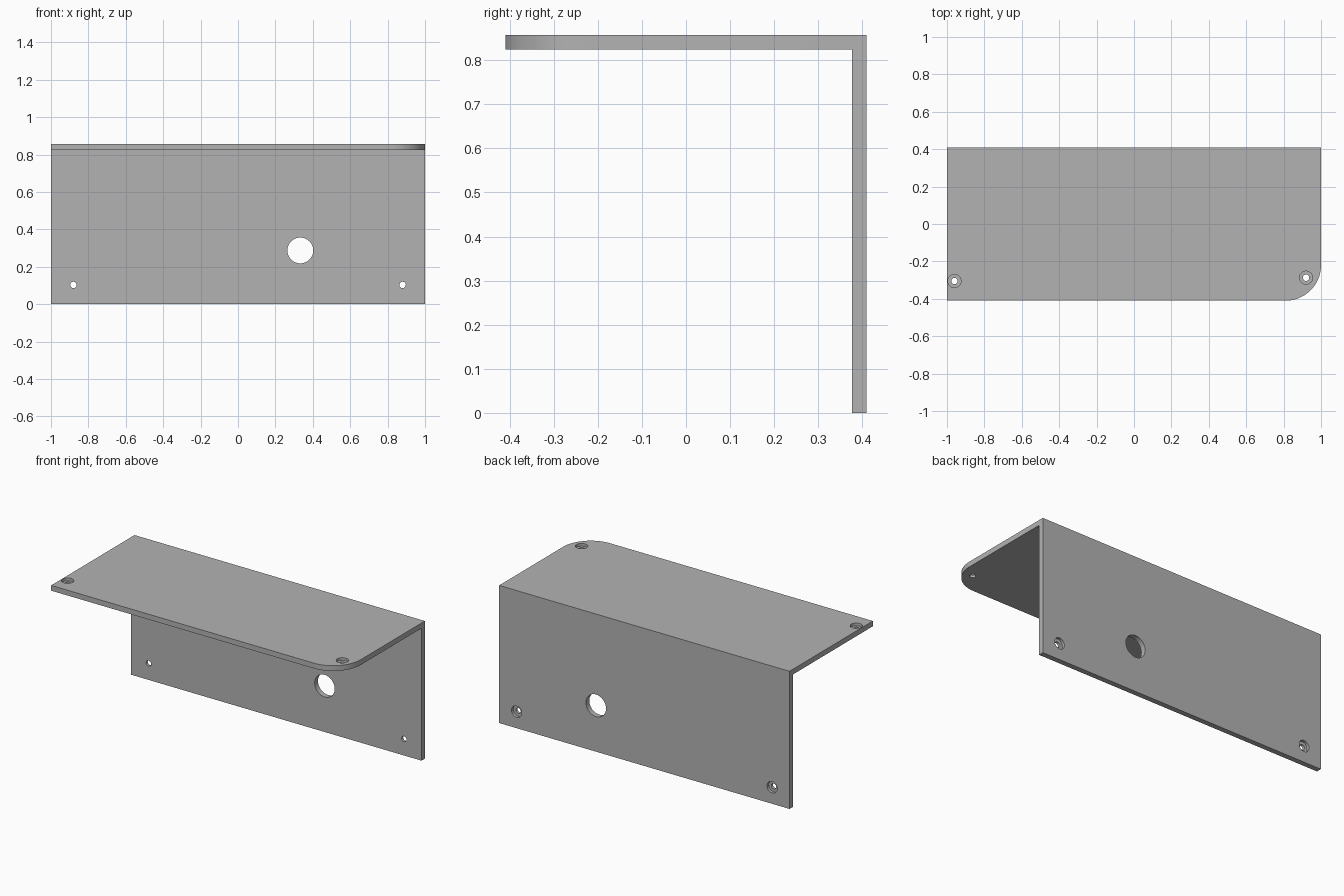
import bpy, bmesh
from mathutils import Matrix, Vector

cube = bpy.data.objects.get("Cube")
if cube:
    bpy.data.objects.remove(cube, do_unlink=True)

HALF_X, HALF_Y, HEIGHT = 1.0, 0.41, 0.857
THICK = 0.033
CORNER = 0.19
BORE, SINK, SINK_DEPTH = 0.017, 0.035, 0.017

grey = bpy.data.materials.new("plain grey")
grey.use_nodes = True
colour = (0.45, 0.45, 0.45, 1)
grey.diffuse_color = colour
grey.node_tree.nodes["Principled BSDF"].inputs["Base Color"].default_value = colour


def to_object(name, bm):
    mesh = bpy.data.meshes.new(name)
    bmesh.ops.recalc_face_normals(bm, faces=bm.faces)
    bm.to_mesh(mesh)
    bm.free()
    mesh.materials.append(grey)
    obj = bpy.data.objects.new(name, mesh)
    bpy.context.collection.objects.link(obj)
    return obj


def drill(target, centre, axis, radius, depth):
    """Cut a round hole of the given total depth, centred on a point."""
    bm = bmesh.new()
    turn = Vector((0, 0, 1)).rotation_difference(Vector(axis)).to_matrix().to_4x4()
    bmesh.ops.create_cone(bm, cap_ends=True, segments=48, radius1=radius,
                          radius2=radius, depth=depth,
                          matrix=Matrix.Translation(centre) @ turn)
    cutter = to_object("hole_cutter", bm)
    cutter.hide_render = True
    mod = target.modifiers.new("hole", "BOOLEAN")
    mod.operation, mod.solver, mod.object = "DIFFERENCE", "EXACT", cutter
    bpy.context.view_layer.objects.active = target
    bpy.ops.object.modifier_apply(modifier=mod.name)
    bpy.data.objects.remove(cutter, do_unlink=True)


def screw_hole(target, surface_point, axis):
    """Through hole with a wider flat recess on the outer face."""
    drill(target, surface_point, axis, SINK, 2 * SINK_DEPTH)
    drill(target, surface_point, axis, BORE, 4 * THICK)


# L-shaped profile, extruded along the width
inner_y, inner_z = HALF_Y - THICK, HEIGHT - THICK
profile = [(HALF_Y, 0), (HALF_Y, HEIGHT), (-HALF_Y, HEIGHT),
           (-HALF_Y, inner_z), (inner_y, inner_z), (inner_y, 0)]
bm = bmesh.new()
face = bm.faces.new([bm.verts.new((-HALF_X, y, z)) for y, z in profile])
grown = bmesh.ops.extrude_face_region(bm, geom=[face])["geom"]
bmesh.ops.translate(bm, vec=(2 * HALF_X, 0, 0),
                    verts=[v for v in grown if isinstance(v, bmesh.types.BMVert)])

# Rounded front left corner of the shelf
corner = [e for e in bm.edges
          if all(v.co.x > 0 and v.co.y < 0 for v in e.verts)]
bmesh.ops.bevel(bm, geom=corner, offset=CORNER, segments=20, profile=0.5,
                affect="EDGES")
bracket = to_object("angle_bracket", bm)

# Recessed screw holes: shelf from above, wall from behind
for x, y in ((-0.96, -0.305), (0.92, -0.287)):
    screw_hole(bracket, (x, y, HEIGHT), (0, 0, 1))
for side in (-1, 1):
    screw_hole(bracket, (side * 0.88, HALF_Y, 0.103), (0, 1, 0))

# Large cable hole through the wall
drill(bracket, (0.333, HALF_Y, 0.287), (0, 1, 0), 0.069, 4 * THICK)

bpy.ops.object.select_all(action="DESELECT")
bracket.select_set(True)
bpy.context.view_layer.objects.active = bracket
bpy.ops.object.shade_smooth_by_angle(angle=0.6)
